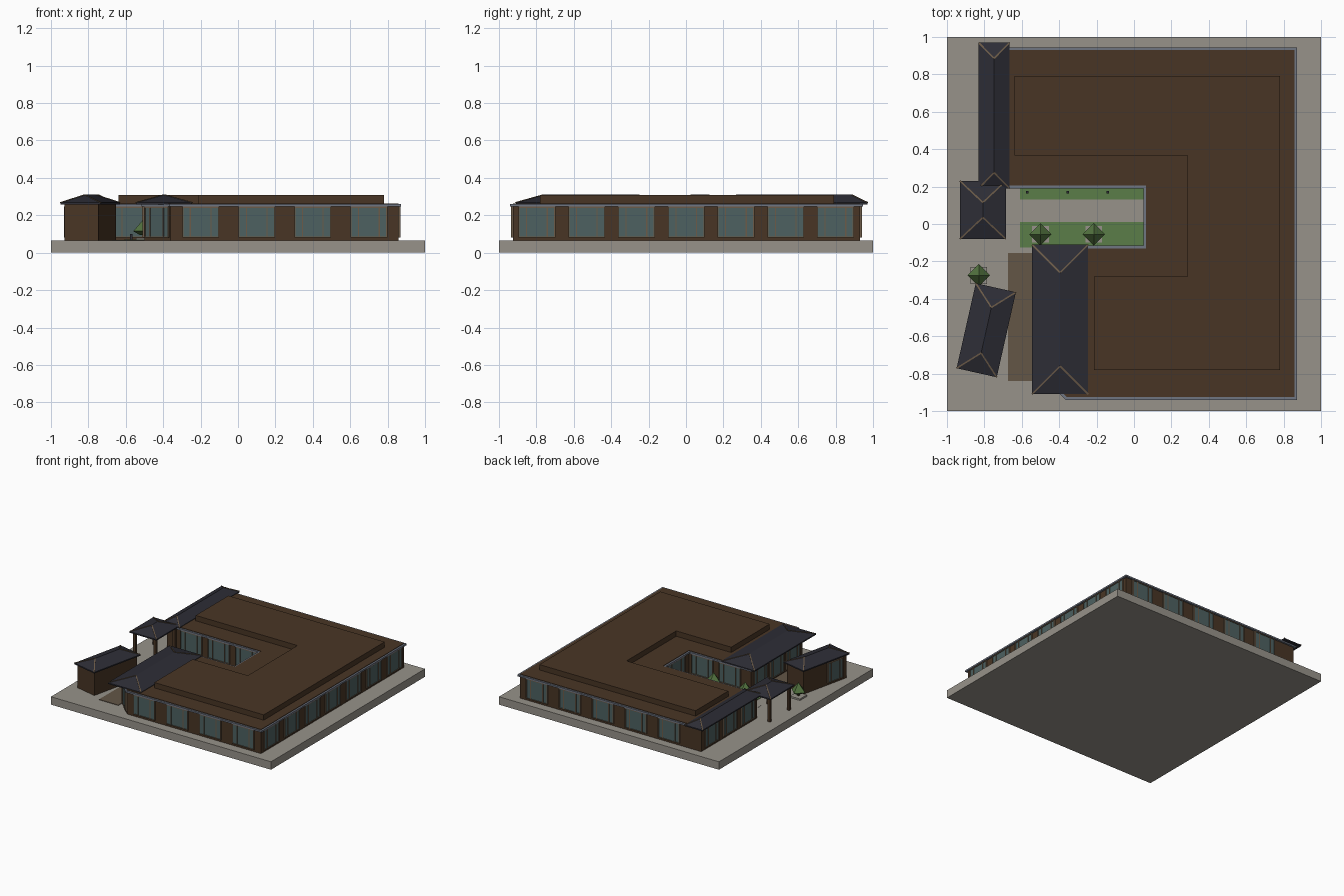
import bpy, bmesh
from math import radians, pi, atan2
from mathutils import Vector, Matrix

cube = bpy.data.objects.get("Cube")
if cube:
    bpy.data.objects.remove(cube, do_unlink=True)


def material(name, *rgb):
    m = bpy.data.materials.new(name)
    m.use_nodes = True
    m.diffuse_color = (*rgb, 1)
    m.node_tree.nodes["Principled BSDF"].inputs["Base Color"].default_value = (*rgb, 1)
    return m


PAVING = material("paving_grey", .31, .29, .255)
BROWN = material("wall_brown", .066, .036, .018)
SLATE = material("roof_slate", .026, .026, .036)
GLASS = material("window_glass", .075, .12, .12)
TRIM = material("trim_tan", .15, .105, .065)
GUTTER = material("gutter_grey", .16, .18, .225)
GRASS = material("lawn_green", .105, .205, .065)
LEAF = material("leaf_green", .085, .17, .05)
DECK = material("deck_brown", .125, .092, .062)
GROUND = .065
EAVE = .258


def finish(name, bm, *mats):
    bmesh.ops.recalc_face_normals(bm, faces=bm.faces)
    me = bpy.data.meshes.new(name)
    bm.to_mesh(me)
    bm.free()
    for m in mats:
        me.materials.append(m)
    ob = bpy.data.objects.new(name, me)
    bpy.context.collection.objects.link(ob)
    return ob


def add_box(bm, size, loc, index=0):
    mat = Matrix.Translation(loc) @ Matrix.Diagonal((*size, 1))
    verts = bmesh.ops.create_cube(bm, size=1, matrix=mat)["verts"]
    for f in {f for v in verts for f in v.link_faces}:
        f.material_index = index


def box(name, x0, x1, y0, y1, z0, z1, mat):
    bm = bmesh.new()
    add_box(bm, (x1 - x0, y1 - y0, z1 - z0), ((x0 + x1) / 2, (y0 + y1) / 2, (z0 + z1) / 2))
    return finish(name, bm, mat)


def prism(name, outline, z0, z1, mat):
    bm = bmesh.new()
    base = bm.faces.new([bm.verts.new((x, y, z0)) for x, y in outline])
    top = bmesh.ops.extrude_face_region(bm, geom=[base])["geom"]
    bmesh.ops.translate(bm, vec=(0, 0, z1 - z0), verts=[v for v in top if isinstance(v, bmesh.types.BMVert)])
    return finish(name, bm, mat)


def offset(outline, d):
    """Mitred outward offset of a counter-clockwise outline."""
    pts = [Vector(p) for p in outline]
    result = []
    for i, p in enumerate(pts):
        a = (p - pts[i - 1]).normalized()
        b = (pts[(i + 1) % len(pts)] - p).normalized()
        n, m = Vector((a.y, -a.x)), Vector((b.y, -b.x))
        result.append(p + (n + m) * d / (1 + n.dot(m)))
    return result


def hip_roof(name, x, y, width, length, ridge, angle=0, rise=.042):
    """Hipped roof with a thin eave, ridge along local y, and tan hip caps."""
    w, l, r, e = width / 2, length / 2, ridge / 2, .01
    bm = bmesh.new()
    corners = [(-w, -l), (w, -l), (w, l), (-w, l)]
    low = [bm.verts.new((*c, 0)) for c in corners]
    up = [bm.verts.new((*c, e)) for c in corners]
    s, n = (bm.verts.new((0, k, e + rise)) for k in (-r, r))
    bm.faces.new(low)
    for i in range(4):
        j = (i + 1) % 4
        bm.faces.new((low[i], low[j], up[j], up[i]))
    for f in ((up[0], up[1], s), (up[1], up[2], n, s), (up[2], up[3], n), (up[3], up[0], s, n)):
        bm.faces.new(f)
    for i, v in enumerate(up):
        end = s if i < 2 else n
        d = end.co - v.co
        m = Matrix.Translation((v.co + end.co) / 2) @ d.to_track_quat("X", "Z").to_matrix().to_4x4()
        made = bmesh.ops.create_cube(bm, size=1, matrix=m @ Matrix.Diagonal((d.length, .008, .005, 1)))
        for f in {f for q in made["verts"] for f in q.link_faces}:
            f.material_index = 1
    ob = finish(name, bm, SLATE, TRIM)
    ob.location = (x, y, EAVE)
    ob.rotation_euler.z = radians(angle)


def window(name, x, y, angle, width=.19):
    """Three-pane window; at angle 0 it faces the front."""
    z0, z1, t = .085, .243, .006
    zc, h = (z0 + z1) / 2, z1 - z0
    bm = bmesh.new()
    add_box(bm, (width, .012, h), (0, 0, zc))
    for px in (-width / 2, -width * .29, width * .29, width / 2):
        add_box(bm, (t, .022, h), (px, 0, zc), 1)
    for pz in (z0, z1):
        add_box(bm, (width + t, .022, t), (0, 0, pz), 1)
    ob = finish(name, bm, GLASS, TRIM)
    ob.location = (x, y, 0)
    ob.rotation_euler.z = radians(angle)


# Ground slab, deck, lawns and path
box("ground_slab", -1, 1, -1, 1, 0, GROUND, PAVING)
box("side_deck", -.675, -.5, -.84, -.155, GROUND, .069, DECK)
box("lawn_north", -.61, .055, .13, .2, GROUND, .07, GRASS)
box("lawn_south", -.61, .055, -.125, .01, GROUND, .07, GRASS)
box("courtyard_path", -.61, .055, .01, .13, GROUND, .068, PAVING)
box("porch_path", -.69, -.61, .015, .125, GROUND, .067, PAVING)

# Main U-shaped building: walls, gutter, flat roof and raised roof
plan = [(-.36, -.925), (.857, -.925), (.857, .93), (-.79, .93), (-.79, .205),
        (.065, .205), (.065, -.13), (-.5, -.13), (-.5, -.785)]
prism("main_walls", plan, GROUND, .25, BROWN)
prism("gutter", offset(plan, .015), .247, .26, GUTTER)
prism("flat_roof", plan, .25, .264, BROWN)
raised = [(-.215, -.78), (.78, -.78), (.78, .79), (-.64, .79), (-.64, .365),
          (.285, .365), (.285, -.28), (-.215, -.28)]
prism("raised_roof", raised, .26, .308, BROWN)

# Windows, facade by facade
for i in range(4):
    window("front_window", -.2 + .3 * i, -.925, 0)
for i in range(5):
    window("back_window", -.5 + .3 * i, .93, 180)
for i in range(7):
    window("east_window", .857, -.797 + .266 * i, 90)
for i in range(3):
    window("courtyard_north_window", -.565 + .25 * i, .205, 0)
    window("north_wing_window", -.79, .33 + .235 * i, -90, .17)
    window("south_wing_window", -.5, -.25 - .21 * i, -90, .17)
for x in (-.31, -.06):
    window("courtyard_south_window", x, -.13, 180)
window("courtyard_east_window", .065, .04, -90, .22)
window("corner_window", -.43, -.855, -45, .175)

# Hipped roofs over the wings and porch
hip_roof("north_wing_roof", -.748, .58, .165, .78, .61)
hip_roof("south_wing_roof", -.395, -.51, .3, .8, .5)
hip_roof("porch_roof", -.808, .075, .245, .31, .08)
for x in (-.9, -.715):
    for y in (-.05, .2):
        box("porch_post", x - .011, x + .011, y - .011, y + .011, GROUND, EAVE, BROWN)

# Detached pavilion, turned slightly
TURN = -12.7
pavilion = box("pavilion_walls", -.093, .093, -.215, .215, GROUND, .262, BROWN)
pavilion.location = (-.79, -.568, 0)
pavilion.rotation_euler.z = radians(TURN)
hip_roof("pavilion_roof", -.79, -.568, .22, .466, .25, TURN)
side = Matrix.Rotation(radians(TURN), 3, "Z") @ Vector((-.093, -.1, 0))
window("pavilion_window", -.79 + side.x, -.568 + side.y, TURN - 90, .15)

# Trees in square planters
for x, y in ((-.5, -.055), (-.215, -.055), (-.83, -.275)):
    box("planter", x - .045, x + .045, y - .045, y + .045, GROUND, .078, PAVING)
    box("trunk", x - .007, x + .007, y - .007, y + .007, .078, .12, BROWN)
    bm = bmesh.new()
    for r1, r2, z, h in ((.025, .06, .105, .02), (.06, 0, .15, .07)):
        bmesh.ops.create_cone(bm, cap_ends=True, segments=4, radius1=r1, radius2=r2, depth=h,
                              matrix=Matrix.Translation((x, y, z)))
    finish("tree_crown", bm, LEAF)

# Small path lights on the north lawn
for i in range(3):
    x = -.57 + .215 * i
    box("path_light", x - .007, x + .007, .163, .177, GROUND, .1, SLATE)
